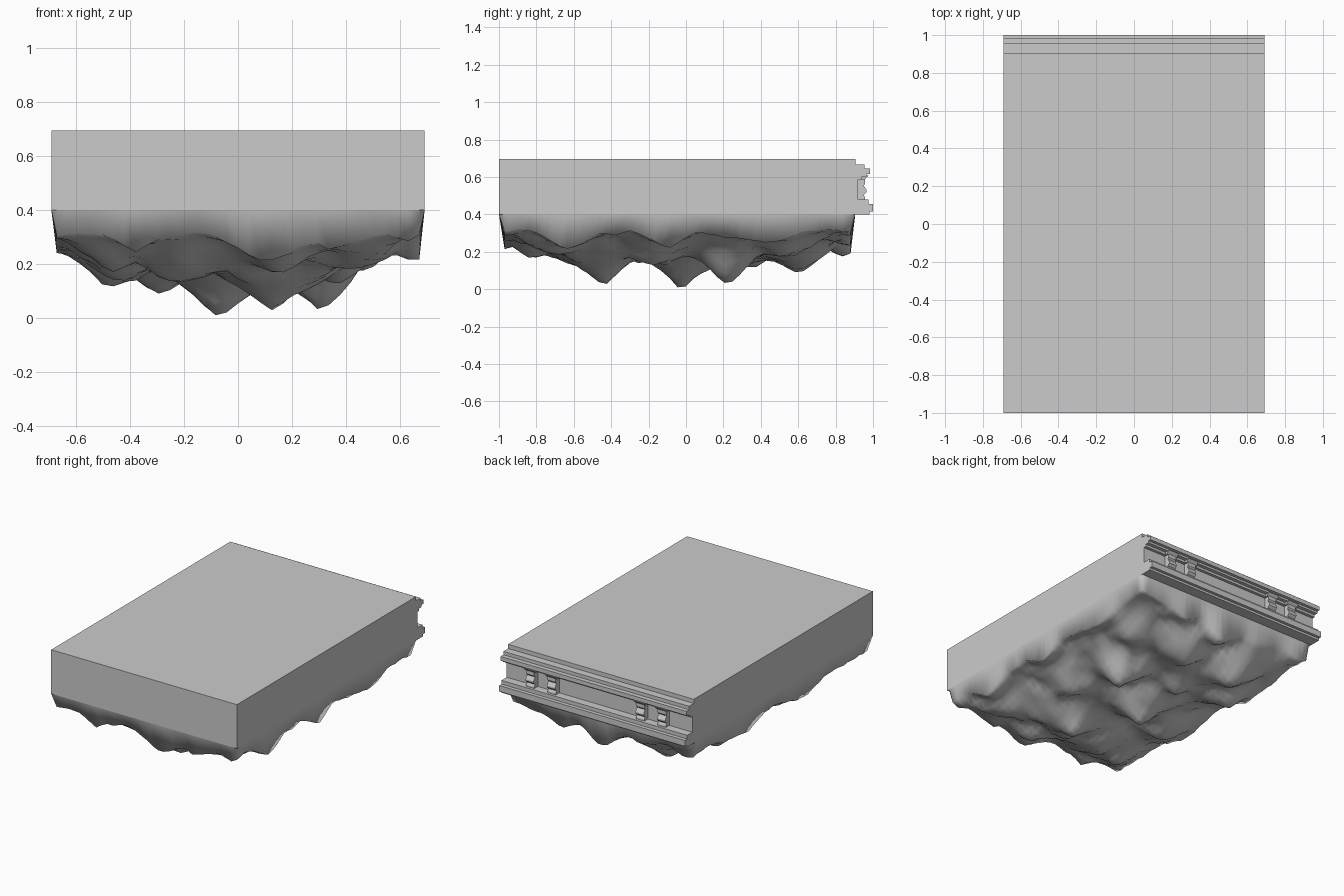
import bpy, bmesh, math
from mathutils import Vector, noise

W = 0.692         # half width
BACK = 0.905      # back face of the slab


def finish(bm, name):
    bmesh.ops.recalc_face_normals(bm, faces=bm.faces)
    me = bpy.data.meshes.new(name)
    bm.to_mesh(me)
    bm.free()
    ob = bpy.data.objects.new(name, me)
    bpy.context.collection.objects.link(ob)
    return ob


def extrude_x(name, profile, x0, x1, drop=None):
    """Extrude a (y, z) profile along x; optionally leave out one side."""
    bm = bmesh.new()
    a = [bm.verts.new((x0, y, z)) for y, z in profile]
    b = [bm.verts.new((x1, y, z)) for y, z in profile]
    bm.faces.new(a)
    bm.faces.new(b[::-1])
    n = len(profile)
    for i in range(n):
        j = (i + 1) % n
        if i != drop:
            bm.faces.new((a[i], b[i], b[j], a[j]))
    return finish(bm, name)


# Slab with stepped moulding along its back edge
slab = [(-1, 0.4), (-1, 0.696), (BACK, 0.696), (BACK, 0.668), (0.955, 0.668),
        (0.955, 0.645), (0.985, 0.645), (0.985, 0.617), (0.965, 0.617),
        (0.965, 0.603), (0.94, 0.603), (0.94, 0.587), (0.92, 0.587),
        (0.92, 0.48), (0.975, 0.48), (0.975, 0.455), (1, 0.455), (1, 0.415),
        (0.98, 0.415), (0.98, 0.4), (BACK, 0.4)]
extrude_x("slab_with_moulding", slab, -W, W, drop=len(slab) - 1)

# Two pairs of scrolled brackets with flared caps
bracket = [(0.915, 0.475), (0.915, 0.592), (0.958, 0.592), (0.958, 0.565),
           (0.95, 0.555), (0.965, 0.53), (0.965, 0.52), (0.95, 0.505),
           (0.958, 0.49), (0.958, 0.475)]
cap = [(0.915, 0.586), (0.915, 0.607), (0.975, 0.607), (0.955, 0.586)]
for i, x in enumerate((-0.49, -0.33, 0.33, 0.49)):
    extrude_x(f"bracket_{i}", bracket, x - 0.03, x + 0.03)
    extrude_x(f"bracket_cap_{i}", cap, x - 0.04, x + 0.04)

# Hanging rock: peaks as (x, y, lowest z, radius)
PEAKS = [(-0.07, -0.02, 0.0, 0.17), (0.13, -0.44, 0.025, 0.16), (0.31, 0.22, 0.025, 0.14),
         (-0.48, 0.35, 0.11, 0.15), (-0.29, 0.6, 0.09, 0.16), (0.1, 0.6, 0.10, 0.16),
         (-0.2, -0.6, 0.13, 0.16), (0.36, -0.17, 0.13, 0.14), (0.15, -0.82, 0.16, 0.14),
         (-0.45, -0.25, 0.13, 0.15), (0.02, 0.83, 0.17, 0.14), (0.45, 0.5, 0.17, 0.14),
         (-0.1, 0.28, 0.11, 0.14), (0.42, -0.68, 0.18, 0.14), (-0.47, -0.72, 0.18, 0.14),
         # low points along the rim
         (0.1, -0.97, 0.2, 0.12), (-0.38, -0.97, 0.25, 0.1), (0.67, -0.63, 0.21, 0.13),
         (0.67, -0.1, 0.22, 0.13), (0.67, 0.45, 0.24, 0.15), (-0.67, -0.3, 0.24, 0.14),
         (-0.67, 0.3, 0.24, 0.14), (0.35, -0.97, 0.25, 0.08), (0.3, 0.88, 0.22, 0.12)]


def rock_z(x, y):
    edge = min(W - abs(x), y + 1, BACK - y)
    t = min(1, edge / 0.4)
    base = 0.315 - 0.11 * t * t * (3 - 2 * t)
    base += 0.05 * noise.noise(Vector((x * 5, y * 5, 2.3)))
    z = base
    for px, py, pz, r in PEAKS:
        d = math.hypot(x - px, y - py) / r
        z = min(z, base - (base - pz) * math.exp(-d ** 1.4))
    z += 0.02 * noise.noise(Vector((x * 12, y * 12, 7.1)))
    return max(0, z)


def spaced(lo, hi, inset_lo, inset_hi, n):
    a, b = lo + inset_lo, hi - inset_hi
    return [lo] + [a + (b - a) * i / n for i in range(n + 1)] + [hi]


xs = spaced(-W, W, 0.02, 0.02, 32)
ys = spaced(-1, BACK, 0.03, 0.025, 44)
bm = bmesh.new()
grid = []
for i, x in enumerate(xs):
    row = []
    for j, y in enumerate(ys):
        rim = i in (0, len(xs) - 1) or j in (0, len(ys) - 1)
        row.append(bm.verts.new((x, y, 0.4 if rim else rock_z(x, y))))
    grid.append(row)
for i in range(len(xs) - 1):
    for j in range(len(ys) - 1):
        bm.faces.new((grid[i][j], grid[i][j + 1], grid[i + 1][j + 1], grid[i + 1][j]))
for f in bm.faces:
    f.smooth = True
finish(bm, "rock_underside")
